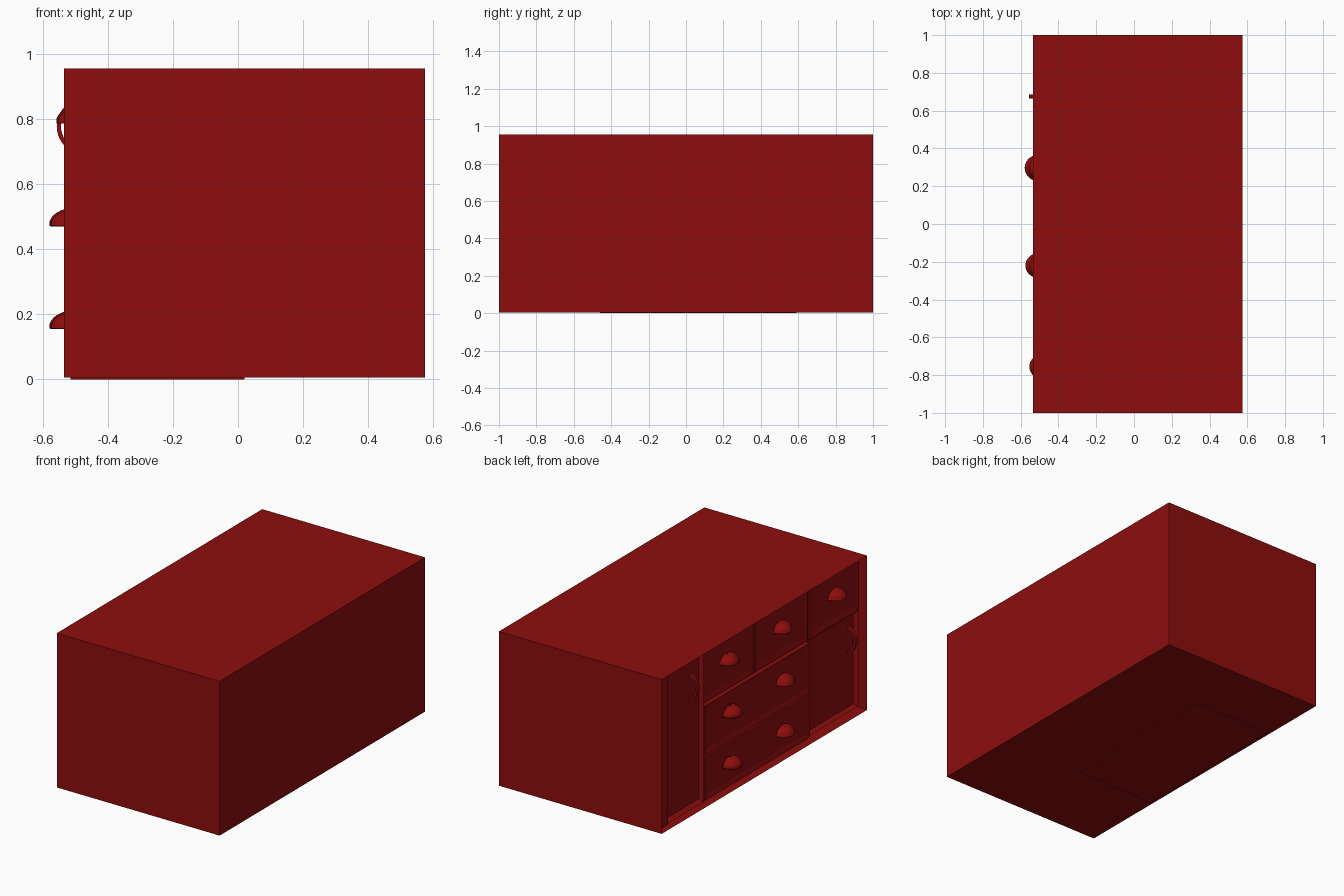
import bpy, bmesh, math
from mathutils import Vector

if "Cube" in bpy.data.objects:
    bpy.data.objects.remove(bpy.data.objects["Cube"])

red = bpy.data.materials.new("red_paint")
red.diffuse_color = (0.27, 0.004, 0.004, 1)
red.use_nodes = True
red.node_tree.nodes["Principled BSDF"].inputs["Base Color"].default_value = red.diffuse_color


def finish(bm, name, smooth=False):
    bmesh.ops.recalc_face_normals(bm, faces=bm.faces)
    me = bpy.data.meshes.new(name)
    bm.to_mesh(me)
    bm.free()
    ob = bpy.data.objects.new(name, me)
    bpy.context.collection.objects.link(ob)
    me.materials.append(red)
    if smooth:
        for p in me.polygons:
            p.use_smooth = True
    return ob


def box(name, x, y, z, inset=0, depth=0):
    """Box from ranges; optionally sinks an inset panel into its -x face."""
    bm = bmesh.new()
    bmesh.ops.create_cube(bm, size=1)
    for v in bm.verts:
        v.co = [r[0] + (c + 0.5) * (r[1] - r[0]) for c, r in zip(v.co, (x, y, z))]
    if inset:
        bm.normal_update()
        f = min(bm.faces, key=lambda f: f.normal.x)
        bmesh.ops.inset_individual(bm, faces=[f], thickness=inset)
        for v in f.verts:
            v.co.x += depth
    return finish(bm, name)


def cup_pull(name, x, y, z):
    """Hollow quarter-dome pull, open underneath."""
    bm = bmesh.new()
    bmesh.ops.create_uvsphere(bm, u_segments=32, v_segments=16, radius=1)
    for co, no in (((0, 0, 0), (0, 0, -1)), ((0, 0, 0), (1, 0, 0))):
        bmesh.ops.bisect_plane(bm, geom=bm.verts[:] + bm.edges[:] + bm.faces[:],
                               plane_co=co, plane_no=no, clear_outer=True)
    for v in bm.verts:
        v.co = Vector((x + v.co.x * 0.07, y + v.co.y * 0.066, z + v.co.z * 0.046))
    ob = finish(bm, name, True)
    for p in ob.data.polygons:
        if p.normal.x > 0.2:
            ob.data.flip_normals()
            break
    m = ob.modifiers.new("shell", 'SOLIDIFY')
    m.thickness = 0.005


def arc_handle(name, x, y, z, w=0.022, n=16):
    """Bowed door handle: a flat strip following an arc."""
    bm = bmesh.new()
    r, a0 = 0.086, math.radians(68)
    rows = []
    for i in range(n + 1):
        a = -a0 + 2 * a0 * i / n
        px = x - (r * math.cos(a) - r * math.cos(a0))
        pz = z + r * math.sin(a)
        ix = px + 0.013 * math.cos(a)
        iz = pz - 0.013 * math.sin(a)
        rows.append([bm.verts.new(c) for c in ((px, y - w / 2, pz), (px, y + w / 2, pz),
                                               (ix, y + w / 2, iz), (ix, y - w / 2, iz))])
    for a, b in zip(rows, rows[1:]):
        for k in range(4):
            bm.faces.new((a[k], a[(k + 1) % 4], b[(k + 1) % 4], b[k]))
    bm.faces.new(rows[0])
    bm.faces.new(rows[-1])
    finish(bm, name)


# carcass with a recessed front, and the thin plate under it
box("carcass", (-0.535, 0.575), (-1, 1), (0.005, 0.955), 0.015, 0.09)
box("base_plate", (-0.515, 0.02), (-0.46, 0.59), (0, 0.006))

# front layout
back, gap = -0.44, 0.005
cols = [0.54, 0.035, -0.49, -0.985]
rows = [0.02, 0.297, 0.612, 0.94]
top_x, low_x = -0.49, -0.505

# top row of three drawers
for i, cy in enumerate((0.297, -0.225, -0.755)):
    box(f"top_drawer_{i}", (top_x, back), (cols[i + 1] + gap, cols[i] - gap),
        (rows[2] + gap, rows[3]), 0.045, 0.008)
    cup_pull(f"top_cup_pull_{i}", top_x + 0.006, cy, 0.79)

# two wide drawers, each with two pulls
for i, hz in enumerate((0.16, 0.475)):
    box(f"wide_drawer_{i}", (low_x, back), (cols[2] + gap, cols[0] - gap),
        (rows[i] + gap, rows[i + 1] - gap), 0.04, 0.008)
    for j, cy in enumerate((0.297, -0.22)):
        cup_pull(f"wide_cup_pull_{i}_{j}", low_x, cy, hz)

# doors, with the stile beside the tall one
box("tall_door", (-0.503, back), (cols[0] + gap, 0.90), (0.02, 0.94), 0.025, 0.025)
box("side_stile", (-0.51, back), (0.905, 0.985), (0.02, 0.94))
box("short_door", (-0.485, back), (-0.985, cols[2] - gap), (0.02, rows[2] - gap), 0.02, 0.025)
arc_handle("tall_door_handle", -0.503, 0.675, 0.777)
arc_handle("short_door_handle", -0.478, -0.90, 0.46)
